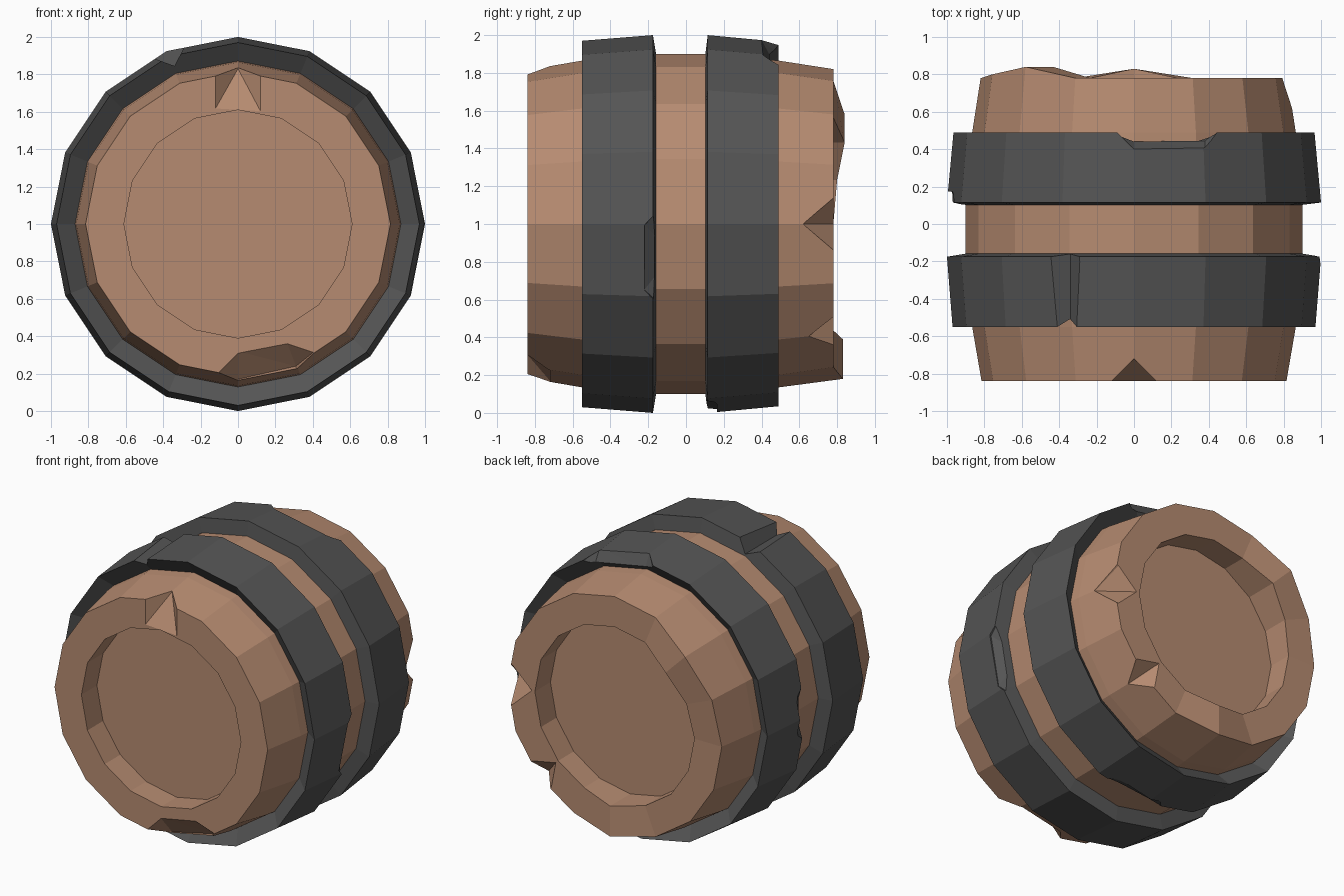
import bpy, bmesh
from math import cos, sin, radians

if "Cube" in bpy.data.objects:
    bpy.data.objects.remove(bpy.data.objects["Cube"])

SIDES = 16


def polar(r, deg, y):
    a = radians(deg)
    return (r * cos(a), y, 1 + r * sin(a))


def material(name, rgb):
    m = bpy.data.materials.new(name)
    m.diffuse_color = (*rgb, 1)
    m.use_nodes = True
    m.node_tree.nodes["Principled BSDF"].inputs["Base Color"].default_value = m.diffuse_color
    return m


def make_object(name, bm, mat=None):
    me = bpy.data.meshes.new(name)
    bmesh.ops.recalc_face_normals(bm, faces=bm.faces[:])
    bm.to_mesh(me)
    bm.free()
    ob = bpy.data.objects.new(name, me)
    bpy.context.collection.objects.link(ob)
    if mat:
        me.materials.append(mat)
    return ob


def lathe(name, profile, mat, closed, raised={}):
    """Turn (r, y) points round the barrel axis; raised = {(ring, side): dy}."""
    bm = bmesh.new()
    rings = [[bm.verts.new(polar(r, 360 * s / SIDES, y + raised.get((k, s), 0)))
              for s in range(SIDES)] for k, (r, y) in enumerate(profile)]
    pairs = list(zip(rings, rings[1:]))
    if closed:
        pairs.append((rings[-1], rings[0]))
    else:
        bm.faces.new(rings[0])
        bm.faces.new(rings[-1])
    for a, b in pairs:
        for s in range(SIDES):
            t = (s + 1) % SIDES
            bm.faces.new((a[s], a[t], b[t], b[s]))
    return make_object(name, bm, mat)


def cut(ob, points):
    """Chip away the convex hull of the given points."""
    bm = bmesh.new()
    for p in points:
        bm.verts.new(p)
    bmesh.ops.convex_hull(bm, input=bm.verts[:])
    cutter = make_object("chip_cutter", bm)
    cutter.hide_render = True
    mod = ob.modifiers.new("chip", 'BOOLEAN')
    mod.operation = 'DIFFERENCE'
    mod.solver = 'EXACT'
    mod.object = cutter
    bpy.context.view_layer.objects.active = ob
    bpy.ops.object.modifier_apply(modifier=mod.name)
    bpy.data.objects.remove(cutter)


def edge_chip(hoop, a0, a1, edge, inner, depth=0.04):
    """Bevelled chip along a hoop's edge between two angles."""
    out = 2 * edge - inner
    mid = (a0 + a1) / 2
    pts = []
    for a in (a0, a1):
        pts += [polar(1.2, a, edge), polar(0.985, a, edge)]
        pts += [polar(1.2, a, out), polar(0.96, a, out)]
        b = a + (mid - a) * 0.25
        pts += [polar(0.985, b, inner), polar(1.2, b, inner)]
    pts += [polar(0.98 - depth, a0 * t + a1 * (1 - t), edge) for t in (0.25, 0.75)]
    cut(hoop, pts)


wood = material("wood", (0.47, 0.26, 0.165))
iron = material("iron", (0.09, 0.09, 0.09))

# Wooden body with recessed lids; a few staves stick out at the back
profile = [(0.61, -0.67), (0.61, -0.84), (0.815, -0.84), (0.865, -0.55), (0.9, -0.17),
           (0.9, 0.11), (0.865, 0.49), (0.82, 0.78), (0.61, 0.78), (0.61, 0.61)]
bumps = {(7, 6): 0.06, (8, 6): 0.06, (7, 7): 0.02, (8, 7): 0.02,
         (7, 12): 0.05, (8, 12): 0.05}
body = lathe("barrel_body", profile, wood, False, bumps)

# Iron hoops, their outer edges dished inwards towards the wood
front_hoop = lathe("front_hoop", [(0.85, -0.465), (0.97, -0.55), (1.0, -0.175), (0.88, -0.155)], iron, True)
rear_hoop = lathe("rear_hoop", [(0.85, 0.405), (0.965, 0.49), (1.0, 0.115), (0.88, 0.1)], iron, True)

# Splits in the back rim
for deg, tip, half in ((0, 0.62, 10.5), (315, 0.65, 8)):
    pts = [polar(0.84, deg, tip), polar(1.0, deg, tip), polar(0.62, deg, 0.79)]
    for d in (deg - half, deg + half):
        pts += [polar(0.79, d, 0.79), polar(1.0, d, 0.79)]
    cut(body, pts)

# Split through the top of the front rim
cut(body, [(0, -0.72, 1.83), (0, -0.72, 2), (-0.13, -0.85, 1.78), (-0.13, -0.85, 2),
           (0.13, -0.85, 1.78), (0.13, -0.85, 2), (-0.13, -0.85, 1.6), (0.13, -0.85, 1.585)])

# Chip at the bottom of the front rim
cut(body, [(-0.12, -0.85, 0.2), (0, -0.85, 0.32), (0.26, -0.85, 0.37), (0.41, -0.85, 0.32),
           (0, -0.72, 0.17), (0.31, -0.72, 0.24), (-0.12, -0.85, 0),
           (0.41, -0.85, 0), (0, -0.72, 0), (0.35, -0.72, 0)])

# Groove across the front hoop
cut(front_hoop, [(x, y, z) for y in (-0.6, -0.1)
                 for x, z in ((-0.45, 1.885), (-0.34, 1.845), (-0.29, 1.94), (-0.33, 2.1), (-0.5, 2.1))])

# Notch in the back edge of the rear hoop
cut(rear_hoop, [(0, 0.4, 1.975), (0.38, 0.4, 1.91), (0, 0.445, 1.89), (0.38, 0.445, 1.83),
                (0, 0.4, 2.1), (0.38, 0.4, 2.1), (-0.1, 0.5, 1.89), (0.45, 0.5, 1.82),
                (-0.1, 0.5, 2.1), (0.45, 0.5, 2.1)])

# Small chips along the inner hoop edges
edge_chip(front_hoop, -24, 3, -0.165, -0.22)
edge_chip(rear_hoop, 168, 190, 0.105, 0.175)
edge_chip(rear_hoop, 262, 289, 0.105, 0.165, 0.03)
